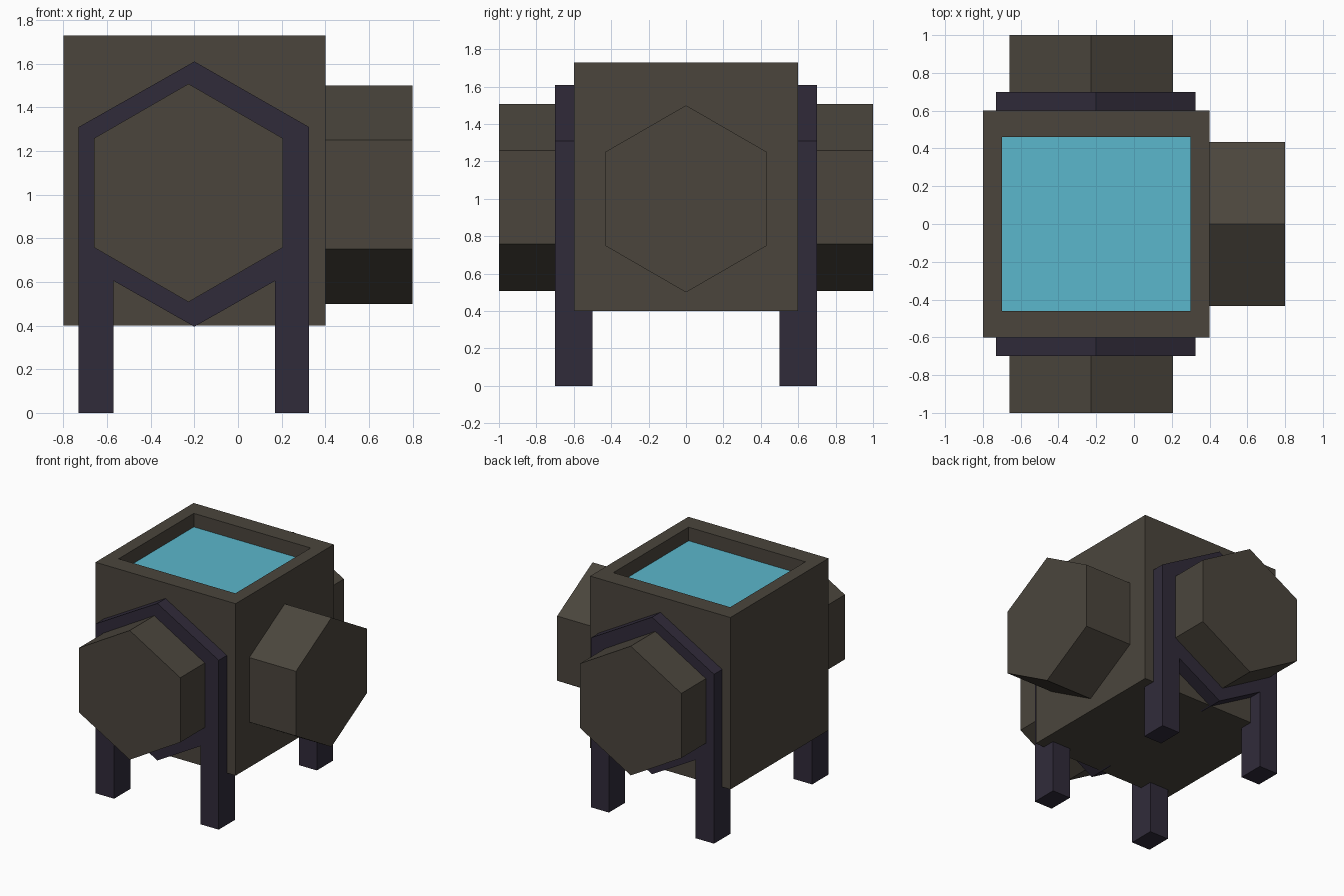
import bpy, bmesh, math

if "Cube" in bpy.data.objects:
    bpy.data.objects.remove(bpy.data.objects["Cube"])


def material(name, rgb):
    m = bpy.data.materials.new(name)
    m.diffuse_color = (*rgb, 1)
    m.use_nodes = True
    m.node_tree.nodes["Principled BSDF"].inputs["Base Color"].default_value = m.diffuse_color
    return m


STONE = material("dark_stone", (0.07, 0.06, 0.046))
FRAME = material("frame_metal", (0.03, 0.024, 0.042))
WATER = material("water", (0.105, 0.474, 0.604))


def finish(name, bm, mat):
    bmesh.ops.recalc_face_normals(bm, faces=bm.faces)
    me = bpy.data.meshes.new(name)
    bm.to_mesh(me)
    bm.free()
    me.materials.append(mat)
    ob = bpy.data.objects.new(name, me)
    bpy.context.collection.objects.link(ob)
    return ob


def prism(name, points, offset, mat):
    """Extrude a closed outline of 3D points along an offset."""
    bm = bmesh.new()
    face = bm.faces.new([bm.verts.new(p) for p in points])
    ext = bmesh.ops.extrude_face_region(bm, geom=[face], use_keep_orig=True)
    bmesh.ops.translate(bm, vec=offset,
                        verts=[v for v in ext["geom"] if isinstance(v, bmesh.types.BMVert)])
    return finish(name, bm, mat)


def rect(x0, x1, y, z):
    return [(x0, -y, z), (x1, -y, z), (x1, y, z), (x0, y, z)]


def hexagon(cx, cz, r):
    return [(cx + r * math.sin(i * math.pi / 3), cz + r * math.cos(i * math.pi / 3))
            for i in range(6)]


# Tank body with an open basin: stacked rectangular loops, capped at both ends
bm = bmesh.new()
loops = [[bm.verts.new(p) for p in rect(*a)] for a in (
    (-0.8, 0.4, 0.6, 0.4), (-0.8, 0.4, 0.6, 1.73),
    (-0.7, 0.3, 0.46, 1.73), (-0.7, 0.3, 0.46, 1.60))]
for a, b in zip(loops, loops[1:]):
    for i in range(4):
        j = (i + 1) % 4
        bm.faces.new((a[i], a[j], b[j], b[i]))
bm.faces.new(loops[0])
bm.faces.new(loops[-1])
finish("tank_body", bm, STONE)

# Water surface
bm = bmesh.new()
bm.faces.new([bm.verts.new(p) for p in rect(-0.7, 0.3, 0.46, 1.625)])
finish("water_surface", bm, WATER)

# Hexagonal pipe stub on the right
prism("right_pipe", [(0.4, y, z) for y, z in hexagon(0, 1.0, 0.5)], (0.4, 0, 0), STONE)

# Hexagonal collar with two legs, and a pipe stub, on front and back
collar = [(-0.73, 0), (-0.57, 0), (-0.57, 0.605), (-0.2, 0.395), (0.17, 0.605),
          (0.17, 0), (0.325, 0), (0.325, 1.31), (-0.2, 1.61), (-0.73, 1.31)]
for side, s in (("front", -1), ("back", 1)):
    prism(side + "_leg_frame", [(x, s * 0.5, z) for x, z in collar], (0, s * 0.2, 0), FRAME)
    prism(side + "_pipe", [(x, s * 0.6, z) for x, z in hexagon(-0.227, 1.008, 0.5)],
          (0, s * 0.4, 0), STONE)
